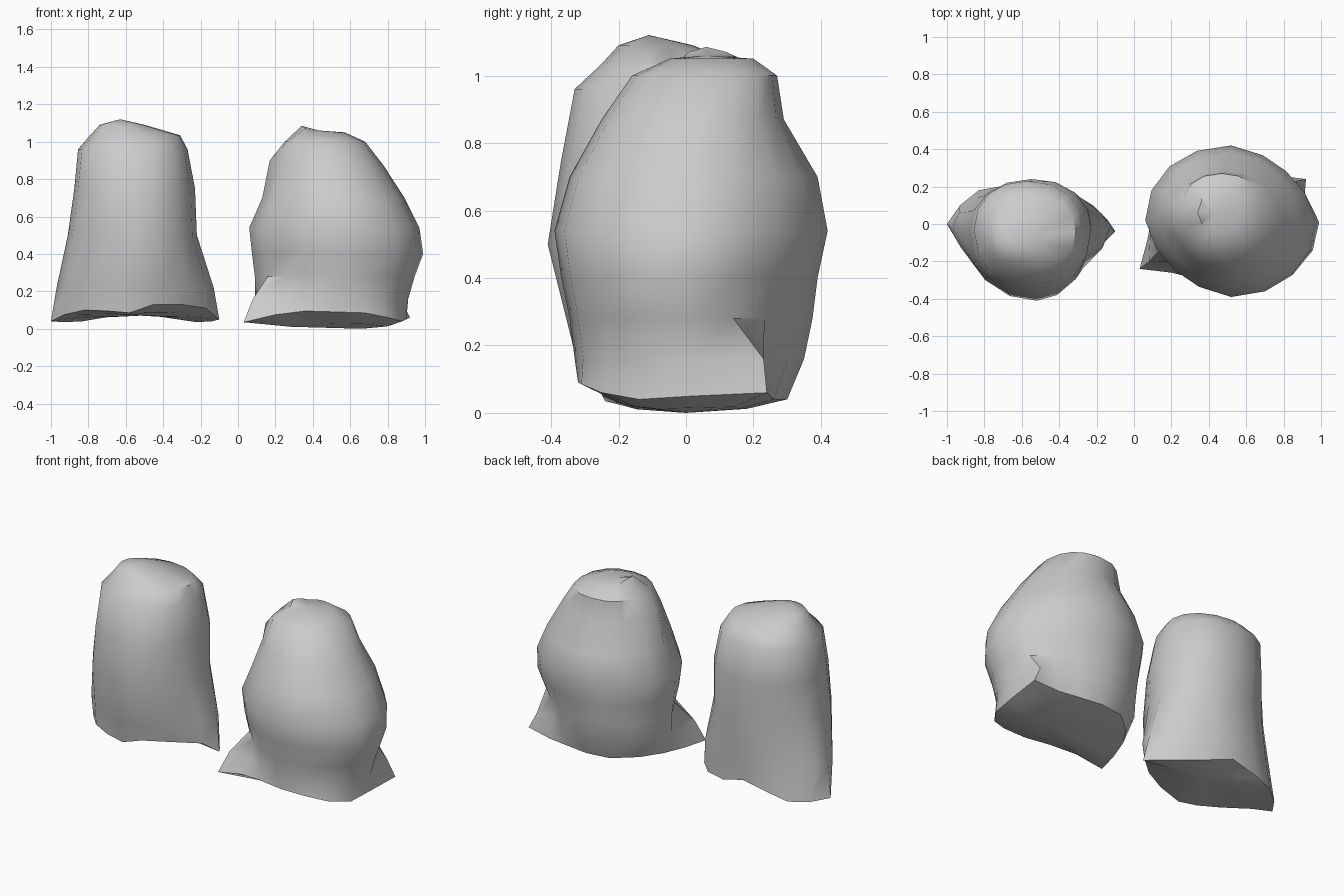
import bpy, bmesh, math

if "Cube" in bpy.data.objects:
    bpy.data.objects.remove(bpy.data.objects["Cube"])

SEG = 16


def power(v, e):
    return math.copysign(abs(v) ** e, v)


def ring_points(z, x0, x1, y0, y1, cx, cy, n, squeeze=0):
    """Irregular oval: height, extents, centre, roundness, diagonal squeeze."""
    pts = []
    for i in range(SEG):
        a = 2 * math.pi * i / SEG
        c, s = power(math.cos(a), 2 / n), power(math.sin(a), 2 / n)
        k = 1 - squeeze * max(0, math.sin(2 * a))
        pts.append((cx + k * c * (x1 - cx if c > 0 else cx - x0),
                    cy + k * s * (y1 - cy if s > 0 else cy - y0), z))
    return pts


def lumpy_stump(name, base, rings, top, bottom, pulls={}):
    """Loft base outline and rings, close both ends to a tip, move a few points by hand."""
    bm = bmesh.new()
    loops = [[bm.verts.new(p) for p in base]]
    for r, ring in enumerate(rings):
        pts = ring_points(*ring)
        loops.append([bm.verts.new(pulls.get((r, i), pts[i])) for i in range(SEG)])
    for a, b in zip(loops, loops[1:]):
        for i in range(SEG):
            j = (i + 1) % SEG
            bm.faces.new((a[i], a[j], b[j], b[i]))
    # Gently bulging underside: inset loop around the bottom tip
    bx, by, bz = bottom
    inner = [bm.verts.new((bx + (x - bx) * .6, by + (y - by) * .6, bz + (z - bz) * .3))
             for x, y, z in base]
    for i in range(SEG):
        j = (i + 1) % SEG
        bm.faces.new((loops[0][i], loops[0][j], inner[j], inner[i]))
    for loop, tip in ((inner, bottom), (loops[-1], top)):
        v = bm.verts.new(tip)
        for i in range(SEG):
            bm.faces.new((loop[i], loop[(i + 1) % SEG], v))
    bmesh.ops.recalc_face_normals(bm, faces=bm.faces)
    me = bpy.data.meshes.new(name)
    bm.to_mesh(me)
    bm.free()
    ob = bpy.data.objects.new(name, me)
    bpy.context.collection.objects.link(ob)
    bpy.ops.object.select_all(action='DESELECT')
    ob.select_set(True)
    bpy.context.view_layer.objects.active = ob
    bpy.ops.object.shade_smooth_by_angle(angle=math.radians(42))


# Narrow stump: pointed base tips at both sides, arched underside, domed cap
lumpy_stump("narrow_stump", [
    (-.10, -.04, .05), (-.14, .02, .04), (-.22, .10, .035), (-.38, .18, .06),
    (-.54, .21, .11), (-.72, .20, .07), (-.83, .18, .04), (-.93, .10, .035),
    (-1, 0, .04), (-.93, -.10, .075), (-.82, -.23, .10), (-.70, -.29, .095),
    (-.58, -.31, .085), (-.45, -.31, .13), (-.30, -.23, .13), (-.17, -.11, .11),
], [
    (.22, -.97, -.13, -.34, .22, -.56, -.02, 1.75, .03),
    (.50, -.91, -.22, -.41, .235, -.52, -.03, 1.9, -.02),
    (.75, -.875, -.23, -.37, .24, -.55, -.03, 2.1, -.02),
    (.96, -.855, -.27, -.33, .23, -.57, -.03, 2.2, .01),
    (1.035, -.79, -.31, -.25, .16, -.58, -.04, 2.1),
    (1.09, -.74, -.50, -.20, .02, -.62, -.09, 2),
], (-.63, -.11, 1.12), (-.52, -.02, .07))

# Wide stump: diagonal flared base corners, bulging waist, lip under the cap
lumpy_stump("wide_stump", [
    (.90, .02, .05), (.92, .24, .06), (.76, .26, .04), (.63, .28, .04),
    (.48, .30, .04), (.33, .28, .04), (.20, .17, .04), (.12, .05, .04),
    (.07, -.09, .035), (.03, -.24, .035), (.20, -.26, .075), (.36, -.30, .095),
    (.52, -.32, .09), (.68, -.31, .085), (.80, -.25, .06), (.88, -.14, .04),
], [
    (.16, .09, .91, -.33, .35, .50, .01, 2.1, .10),
    (.28, .09, .945, -.345, .375, .50, .01, 2.1, .15),
    (.40, .075, .99, -.37, .39, .51, .01, 2.1, .11),
    (.54, .06, .97, -.39, .42, .52, .02, 2.1, .09),
    (.70, .13, .89, -.345, .39, .51, .03, 2.1, .08),
    (.87, .20, .78, -.25, .29, .49, .04, 2.1, .03),
    (1.00, .25, .68, -.16, .27, .47, .06, 2.3),
    (1.05, .33, .57, -.05, .20, .45, .07, 2),
], (.43, .06, 1.06), (.66, 0, 0), {
    (0, 1): (.87, .23, .16), (0, 9): (.08, -.20, .16),
    (5, 8): (.17, .03, .90), (5, 7): (.20, .12, .89),
    (7, 8): (.34, .06, 1.085), (7, 7): (.36, .12, 1.07), (7, 9): (.36, .01, 1.07)})
